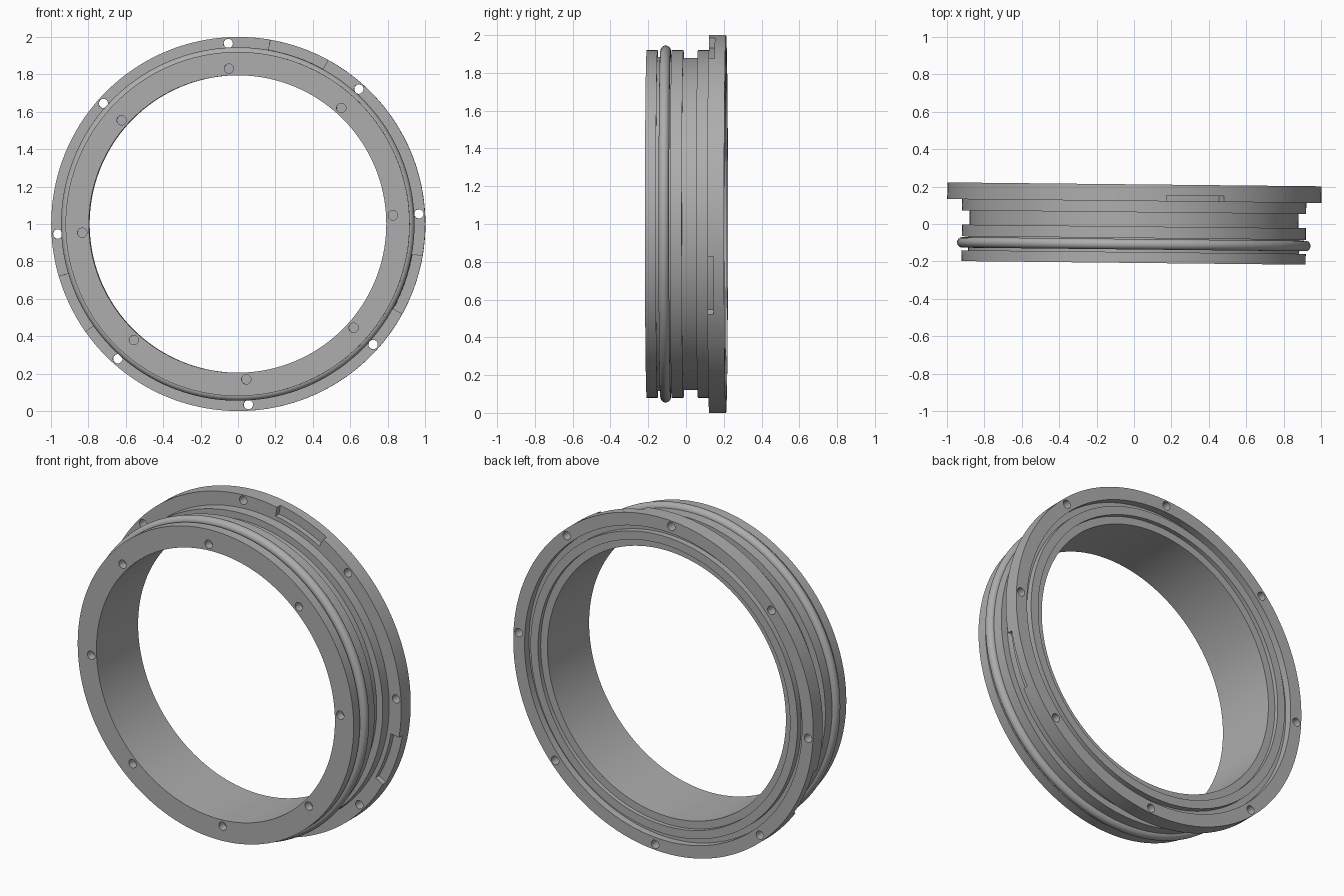
import bpy, bmesh, math
from mathutils import Matrix, Vector

if "Cube" in bpy.data.objects:
    bpy.data.objects.remove(bpy.data.objects["Cube"], do_unlink=True)

CENTRE_Z = 1.0
TILT = -0.0105          # slight yaw of the whole assembly
SEGMENTS = 144
HOLE_START = math.radians(3.2)


def make_material(name, value):
    mat = bpy.data.materials.new(name)
    mat.use_nodes = True
    colour = (value, value, value, 1)
    mat.diffuse_color = colour
    mat.node_tree.nodes["Principled BSDF"].inputs["Base Color"].default_value = colour
    return mat


grey = make_material("plain grey", 0.42)


def polar(r, y, a):
    return Vector((r * math.cos(a), y, r * math.sin(a)))


def finish(name, bm):
    bmesh.ops.recalc_face_normals(bm, faces=bm.faces[:])
    mesh = bpy.data.meshes.new(name)
    bm.to_mesh(mesh)
    bm.free()
    mesh.materials.append(grey)
    obj = bpy.data.objects.new(name, mesh)
    bpy.context.collection.objects.link(obj)
    return obj


def sweep(bm, section, angles, closed):
    """Carry a closed (radius, y) section around the y axis."""
    rings = [[bm.verts.new(polar(r, y, a)) for r, y in section] for a in angles]
    pairs = list(zip(rings, rings[1:]))
    if closed:
        pairs.append((rings[-1], rings[0]))
    else:
        bm.faces.new(rings[0])
        bm.faces.new(rings[-1])
    n = len(section)
    for a, b in pairs:
        for i in range(n):
            j = (i + 1) % n
            bm.faces.new((a[i], a[j], b[j], b[i]))


def add_pins(bm, radius, y0, y1):
    """Eight round pins evenly spaced on a bolt circle."""
    for k in range(8):
        centre = polar(radius, (y0 + y1) / 2, HOLE_START + k * math.pi / 4)
        place = Matrix.Translation(centre) @ Matrix.Rotation(math.pi / 2, 4, "X")
        bmesh.ops.create_cone(bm, cap_ends=True, segments=24, radius1=0.025,
                              radius2=0.025, depth=y1 - y0, matrix=place)


def cut(target, bm, name):
    cutter = finish(name, bm)
    cutter.hide_render = True
    mod = target.modifiers.new(name, "BOOLEAN")
    mod.operation = "DIFFERENCE"
    mod.solver = "EXACT"
    mod.object = cutter
    bpy.context.view_layer.objects.active = target
    bpy.ops.object.modifier_apply(modifier=name)
    bpy.data.objects.remove(cutter, do_unlink=True)


full_circle = [2 * math.pi * i / SEGMENTS for i in range(SEGMENTS)]

# Flanged collar: outer grooves, flange, then the stepped rear face
HUB, BORE = 0.92, 0.795
collar_section = [
    (BORE, -0.208), (HUB, -0.208), (HUB, -0.150), (0.885, -0.150),
    (0.885, -0.075), (HUB, -0.075), (HUB, -0.013), (0.88, -0.013),
    (0.88, 0.063), (HUB, 0.063), (HUB, 0.123), (1.0, 0.123),
    (1.0, 0.212), (0.925, 0.212), (0.925, 0.17), (0.89, 0.17),
    (0.89, 0.205), (0.84, 0.205), (0.84, 0.18), (BORE, 0.18),
]
bm = bmesh.new()
sweep(bm, collar_section, full_circle, True)
collar = finish("flanged_collar", bm)

# Through holes in the flange and blind holes in the front face
bm = bmesh.new()
add_pins(bm, 0.967, 0.08, 0.26)
add_pins(bm, 0.832, -0.26, -0.16)
cut(collar, bm, "bolt_holes")

# Three shallow notches in the front of the flange
bm = bmesh.new()
notch_section = [(0.945, 0.10), (1.03, 0.10), (1.03, 0.155), (0.945, 0.155)]
for k in range(3):
    middle = math.radians(70.7 + 135 * k)
    arc = [middle + math.radians(9.4) * (i / 8 - 1) for i in range(17)]
    sweep(bm, notch_section, arc, False)
cut(collar, bm, "flange_notches")

# Round sealing ring seated in the front groove
bm = bmesh.new()
seal_section = [(0.917 + 0.028 * math.cos(t), -0.108 + 0.028 * math.sin(t))
                for t in (2 * math.pi * i / 20 for i in range(20))]
sweep(bm, seal_section, full_circle, True)
seal = finish("sealing_ring", bm)

# Place both parts and smooth the round surfaces
for obj in (collar, seal):
    obj.location.z = CENTRE_Z
    obj.rotation_euler.z = TILT
    bpy.ops.object.select_all(action="DESELECT")
    obj.select_set(True)
    bpy.context.view_layer.objects.active = obj
    bpy.ops.object.shade_smooth_by_angle(angle=math.radians(30))
